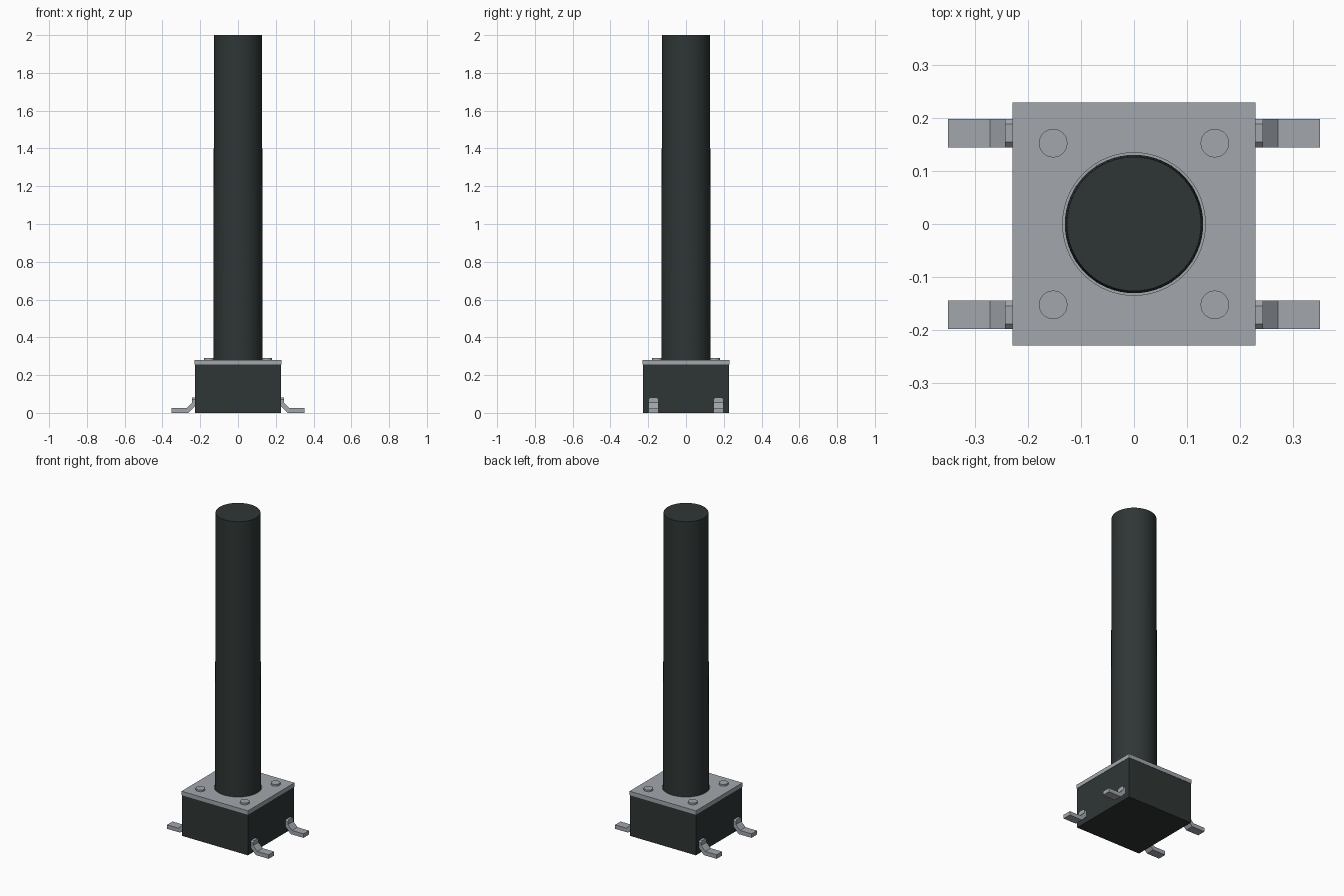
import bpy, bmesh

if "Cube" in bpy.data.objects:
    bpy.data.objects.remove(bpy.data.objects["Cube"])

def material(name, rgb):
    m = bpy.data.materials.new(name)
    m.diffuse_color = (*rgb, 1)
    m.use_nodes = True
    m.node_tree.nodes["Principled BSDF"].inputs["Base Color"].default_value = m.diffuse_color
    return m

DARK = material("dark plastic", (0.028, 0.037, 0.036))
METAL = material("grey metal", (0.36, 0.39, 0.42))

def box(name, size, z0, z1, mat):
    bpy.ops.mesh.primitive_cube_add(size=1, location=(0, 0, (z0 + z1) / 2))
    o = bpy.context.object
    o.name = name
    o.scale = (size, size, z1 - z0)
    bpy.ops.object.transform_apply(location=True, scale=True)
    o.data.materials.append(mat)
    return o

def cone(name, r0, r1, x, y, z0, z1, mat, sides):
    bpy.ops.mesh.primitive_cone_add(vertices=sides, radius1=r0, radius2=r1, depth=z1 - z0,
                                    location=(x, y, (z0 + z1) / 2))
    o = bpy.context.object
    o.name = name
    o.data.materials.append(mat)
    bpy.ops.object.shade_smooth_by_angle()
    return o

# switch body and metal cover
box("body", 0.456, 0.0, 0.255, DARK)
cover = box("cover_plate", 0.46, 0.255, 0.28, METAL)

# shallow round recess around the plunger
cutter = cone("recess_cutter", 0.135, 0.135, 0, 0, 0.272, 0.32, METAL, 64)
cutter.hide_render = True
cutter.hide_viewport = True
cut = cover.modifiers.new("recess", 'BOOLEAN')
cut.operation = 'DIFFERENCE'
cut.object = cutter

# long plunger with a slight draft
cone("plunger", 0.131, 0.127, 0, 0, 0.265, 2.0, DARK, 64)

# corner rivets
for x in (-0.153, 0.153):
    for y in (-0.153, 0.153):
        cone("rivet", 0.027, 0.027, x, y, 0.275, 0.291, METAL, 32)

# bent gull-wing legs: side profile extruded across the leg width
PROFILE = [(0.22, 0.082), (0.244, 0.082), (0.244, 0.054), (0.273, 0.025), (0.352, 0.025),
           (0.352, 0.0), (0.263, 0.0), (0.23, 0.034), (0.22, 0.034)]

def leg(side, yc, half=0.027):
    bm = bmesh.new()
    ends = [[bm.verts.new((side * x, yc + s * half, z)) for x, z in PROFILE] for s in (-1, 1)]
    n = len(PROFILE)
    bm.faces.new(ends[0])
    bm.faces.new(ends[1][::-1])
    for i in range(n):
        j = (i + 1) % n
        bm.faces.new((ends[0][i], ends[1][i], ends[1][j], ends[0][j]))
    # clipped upper corners
    tops = [bm.edges.get((e[0], e[1])) for e in ends]
    bmesh.ops.bevel(bm, geom=tops, offset=0.01, segments=1, affect='EDGES')
    bmesh.ops.recalc_face_normals(bm, faces=bm.faces[:])
    me = bpy.data.meshes.new("leg")
    bm.to_mesh(me)
    bm.free()
    me.materials.append(METAL)
    bpy.context.collection.objects.link(bpy.data.objects.new("leg", me))

for side in (-1, 1):
    for yc in (-0.172, 0.172):
        leg(side, yc)
